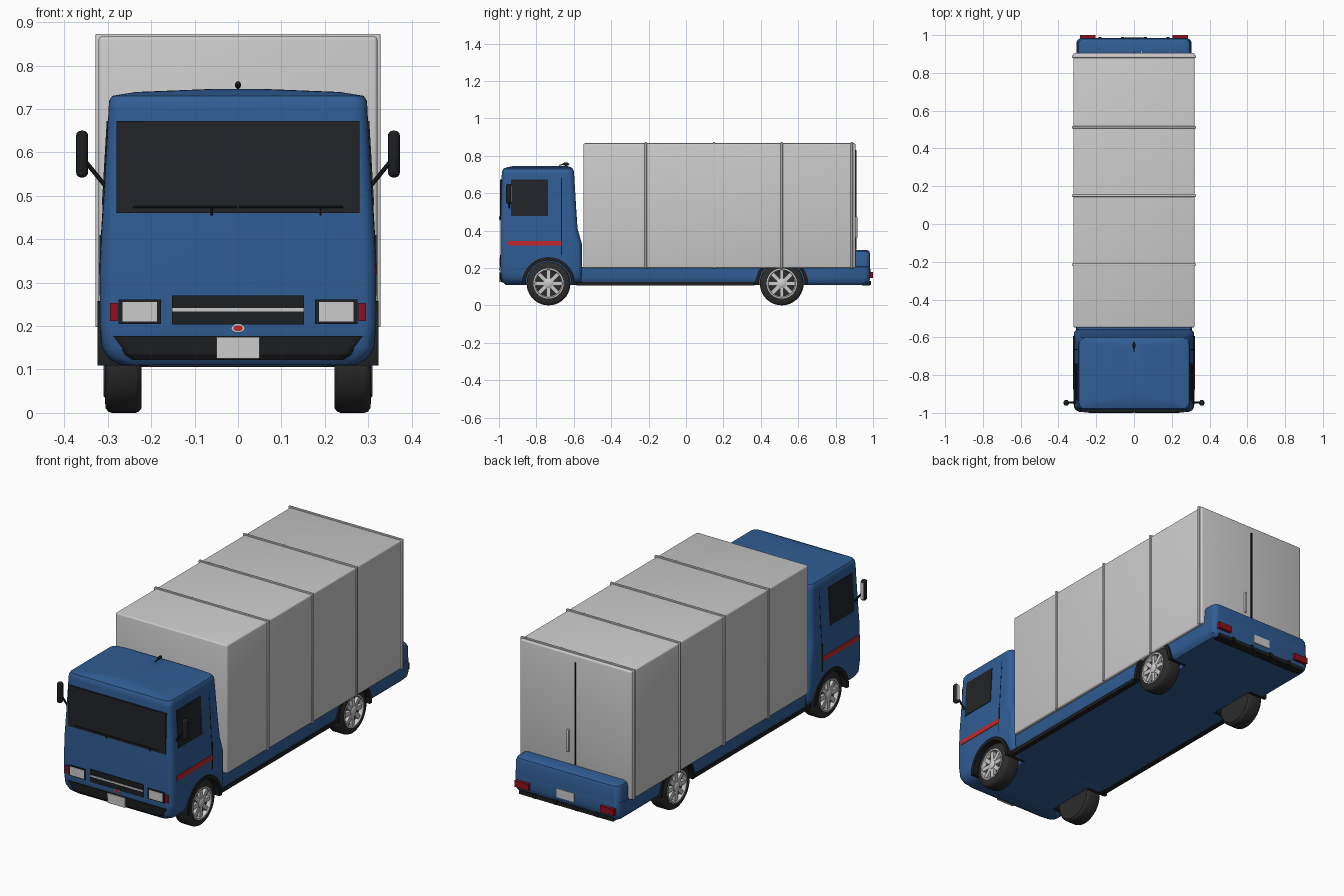
import bpy, bmesh, math
from mathutils import Matrix, Vector

if "Cube" in bpy.data.objects:
    bpy.data.objects.remove(bpy.data.objects["Cube"])

COL = {"blue": (.03, .11, .30), "black": (.012, .013, .015), "glass": (.015, .017, .02),
       "red": (.55, .02, .02), "dark_red": (.28, .005, .01), "white": (.72, .72, .74),
       "tyre": (.025, .025, .025)}
MATS = {}


def finish(name, bm, col=None):
    bmesh.ops.recalc_face_normals(bm, faces=bm.faces)
    me = bpy.data.meshes.new(name)
    bm.to_mesh(me)
    bm.free()
    ob = bpy.data.objects.new(name, me)
    bpy.context.collection.objects.link(ob)
    if col:
        if col not in MATS:
            MATS[col] = bpy.data.materials.new(col)
            MATS[col].diffuse_color = (*COL[col], 1)
        me.materials.append(MATS[col])
    return ob


def activate(ob):
    bpy.ops.object.select_all(action='DESELECT')
    ob.select_set(True)
    bpy.context.view_layer.objects.active = ob


def smooth(ob, deg=35):
    activate(ob)
    bpy.ops.object.shade_smooth_by_angle(angle=math.radians(deg))
    return ob


def box(name, x, y, z, col=None, bevel=0, tilt=0):
    """Box from (min, max) ranges, tilted about its own y axis."""
    c = Vector((sum(x) / 2, sum(y) / 2, sum(z) / 2))
    bm = bmesh.new()
    bmesh.ops.create_cube(bm, size=1, matrix=Matrix.Diagonal((x[1] - x[0], y[1] - y[0], z[1] - z[0], 1)))
    if bevel:
        bmesh.ops.bevel(bm, geom=bm.edges[:], offset=bevel, segments=3, profile=.5, affect='EDGES')
    bmesh.ops.transform(bm, matrix=Matrix.Translation(c) @ Matrix.Rotation(tilt, 4, 'Y'), verts=bm.verts)
    ob = finish(name, bm, col)
    return smooth(ob) if bevel else ob


def pair(name, x, y, z, col=None, bevel=0, tilt=0):
    """The same box on both sides of x = 0."""
    box(name + "_right", x, y, z, col, bevel, tilt)
    box(name + "_left", (-x[1], -x[0]), y, z, col, bevel, -tilt)


def skin(name, rings, col=None):
    """Closed loops joined in order, capped at both ends."""
    bm = bmesh.new()
    vs = [[bm.verts.new(p) for p in r] for r in rings]
    n = len(vs[0])
    for a, b in zip(vs, vs[1:]):
        for i in range(n):
            bm.faces.new((a[i], a[(i + 1) % n], b[(i + 1) % n], b[i]))
    bm.faces.new(vs[0])
    bm.faces.new(vs[-1])
    return finish(name, bm, col)


def rounded(z, w, y0, y1, r=.03):
    """Rounded rectangle at height z."""
    pts = []
    for k, (cx, cy) in enumerate(((w - r, y1 - r), (-w + r, y1 - r), (-w + r, y0 + r), (w - r, y0 + r))):
        for i in range(6):
            a = math.radians(90 * k + 18 * i)
            pts.append((cx + r * math.cos(a), cy + r * math.sin(a), z))
    return pts


def lathe(name, profile, y, z, side, col=None, n=40):
    """(x, radius) profile turned about an axle along x."""
    return skin(name, [[(side * x, y + r * math.cos(2 * math.pi * i / n), z + r * math.sin(2 * math.pi * i / n))
                        for i in range(n)] for x, r in profile], col)


def rod(name, a, b, r, col):
    a, b = Vector(a), Vector(b)
    bm = bmesh.new()
    m = Matrix.Translation((a + b) / 2) @ (b - a).to_track_quat('Z', 'Y').to_matrix().to_4x4()
    bmesh.ops.create_cone(bm, cap_ends=True, segments=10, radius1=r, radius2=r, depth=(b - a).length, matrix=m)
    return finish(name, bm, col)


AXLE_Z = .117
AXLES = {"front": -.735, "rear": .512}

# Cab shell and chassis, as stacked rounded sections
cab = skin("cab", [rounded(*s) for s in (
    (.11, .27, -.965, -.555), (.125, .298, -.98, -.555), (.15, .313, -.989, -.555), (.2, .318, -.992, -.555),
    (.33, .318, -.992, -.557), (.41, .315, -.992, -.58), (.5, .309, -.99, -.586), (.7, .298, -.985, -.598),
    (.718, .297, -.983, -.6), (.73, .29, -.977, -.605), (.739, .235, -.955, -.615), (.746, .06, -.92, -.64))], "blue")
chassis = skin("chassis", [rounded(*s) for s in (
    (.11, .285, -.57, .968), (.125, .3, -.57, .98), (.15, .305, -.57, .985), (.206, .305, -.57, .985),
    (.207, .303, .87, .985), (.275, .3, .87, .985), (.289, .294, .875, .98), (.296, .28, .885, .968))], "blue")

# Wheel wells
for shell, end in ((cab, "front"), (chassis, "rear")):
    for s in (1, -1):
        cutter = lathe("well_cutter", [(.205, .138), (.4, .138)], AXLES[end], AXLE_Z, s)
        cutter.hide_render = True
        mod = shell.modifiers.new("well", 'BOOLEAN')
        mod.operation, mod.solver, mod.object = 'DIFFERENCE', 'EXACT', cutter
        activate(shell)
        bpy.ops.object.modifier_apply(modifier=mod.name)
        bpy.data.objects.remove(cutter)
    smooth(shell)

# Wheels with arch linings
for end, y in AXLES.items():
    for s, sn in ((1, "right"), (-1, "left")):
        tag = f"{end}_{sn}"
        smooth(lathe("tyre_" + tag, [(.222, .075), (.222, .106), (.228, .114), (.236, .117), (.291, .117),
                                     (.299, .114), (.305, .106), (.307, .08), (.287, .074)], y, AXLE_Z, s, "tyre"))
        rim = [(.288, .079), (.309, .081), (.31, .074), (.29, .068)]
        n = 40
        bm = bmesh.new()
        loops = [[bm.verts.new((s * x, y + r * math.cos(2 * math.pi * i / n), AXLE_Z + r * math.sin(2 * math.pi * i / n)))
                  for i in range(n)] for x, r in rim]
        for a, b in zip(loops, loops[1:] + loops[:1]):
            for i in range(n):
                bm.faces.new((a[i], a[(i + 1) % n], b[(i + 1) % n], b[i]))
        smooth(finish("rim_" + tag, bm, "white"))
        bm = bmesh.new()
        for k in range(8):
            m = (Matrix.Translation((s * .296, y, AXLE_Z)) @ Matrix.Rotation(k * math.pi / 4, 4, 'X')
                 @ Matrix.Translation((0, 0, .044)) @ Matrix.Diagonal((.016, .021, .058, 1)))
            bmesh.ops.create_cube(bm, size=1, matrix=m)
        finish("spokes_" + tag, bm, "white")
        smooth(lathe("hub_" + tag, [(.285, .024), (.306, .024), (.31, .018)], y, AXLE_Z, s, "white", 20))
        x1 = .323 if end == "front" else .312
        arc = [math.radians(-3 + 186 * i / 24) for i in range(25)]
        smooth(skin("arch_" + tag, [[(s * x, y + r * math.cos(a), AXLE_Z + r * math.sin(a)) for x, r in
                    ((.205, .122), (x1, .122), (x1, .141), (.205, .141))] for a in arc], "black"))

# Cargo box with ribs and rear doors
box("cargo_box", (-.321, .321), (-.548, .906), (.2, .867), bevel=.008)
for i, y in enumerate((-.215, .15, .512, .886)):
    box(f"cargo_rib_{i}", (-.328, .328), (y - .006, y + .006), (.198, .873), bevel=.003)
box("door_seam", (-.003, .003), (.9, .911), (.3, .83), "black")
box("door_handle", (.034, .046), (.9, .916), (.36, .475), bevel=.003)

# Cab windows, door seams and stripes
box("windshield", (-.28, .28), (-.9945, -.96), (.46, .672), "glass")
pair("side_window", (.288, .308), (-.935, -.738), (.478, .672), "glass", tilt=-.058)
pair("door_seam_upper", (.29, .3075), (-.667, -.663), (.41, .68), "black", tilt=-.06)
pair("door_seam_lower", (.3, .3195), (-.667, -.663), (.27, .41), "black")
pair("side_stripe", (.305, .3205), (-.958, -.665), (.32, .345), "red")

# Wipers
for s, sn, stem in ((-1, "left", -.06), (1, "right", .19)):
    rod("wiper_" + sn, (s * .122 - .12, -.998, .474), (s * .122 + .12, -.998, .474), .002, "black")
    rod("wiper_arm_" + sn, (stem, -.994, .455), (stem, -.997, .476), .003, "black")

# Front lamps, grille, bumper, plate
pair("headlight_frame", (.177, .275), (-.9955, -.96), (.205, .261), "black")
pair("headlight", (.186, .266), (-.9975, -.96), (.211, .255), "white")
pair("indicator", (.277, .295), (-.9955, -.96), (.212, .253), "dark_red")
box("grille", (-.152, .152), (-.9955, -.96), (.204, .27), "black")
box("grille_strip", (-.152, .152), (-.998, -.96), (.234, .242))
skin("front_bumper", [rounded(.122, .255, -.984, -.9), rounded(.135, .27, -.993, -.9),
                      rounded(.177, .302, -.9955, -.9)], "black")
box("front_plate", (-.05, .05), (-.999, -.97), (.125, .175), "white")
for name, w, y0, col in (("badge_rim", .016, -.997, "white"), ("badge_centre", .011, -.999, "red")):
    skin(name, [[(w * math.cos(a * math.pi / 12), y, .195 + w * .62 * math.sin(a * math.pi / 12))
                 for a in range(24)] for y in (y0, -.98)], col)

# Wing mirrors
for s, sn in ((1, "right"), (-1, "left")):
    rod("mirror_arm_" + sn, (s * .305, -.945, .522), (s * .352, -.945, .58), .005, "black")
pair("mirror", (.345, .373), (-.962, -.932), (.542, .65), "black", bevel=.012)
pair("mirror_glass", (.35, .368), (-.94, -.9305), (.553, .639), "white")

# Roof aerial
bm = bmesh.new()
bmesh.ops.create_uvsphere(bm, u_segments=16, v_segments=10, radius=1,
                          matrix=Matrix.Translation((0, -.642, .755)) @ Matrix.Diagonal((.007, .018, .009, 1)))
smooth(finish("aerial_base", bm, "black"))
rod("aerial_tail", (0, -.678, .748), (0, -.642, .758), .003, "black")

# Side skirts and rear end
pair("side_skirt", (.28, .307), (-.585, .365), (.107, .126), "black")
box("rear_bumper", (-.27, .27), (.94, .984), (.106, .127), "black")
for i in range(4):
    x = -.18 + .12 * i
    box(f"rear_bumper_stop_{i}", (x - .008, x + .008), (.96, .99), (.108, .13), "black")
pair("tail_light", (.205, .285), (.96, 1), (.145, .178), "dark_red")
box("rear_plate", (-.05, .05), (.97, .989), (.15, .195), "white")

for m in bpy.data.materials:
    if m.users and not m.is_grease_pencil:
        m.use_nodes = True
        m.node_tree.nodes["Principled BSDF"].inputs["Base Color"].default_value = m.diffuse_color
